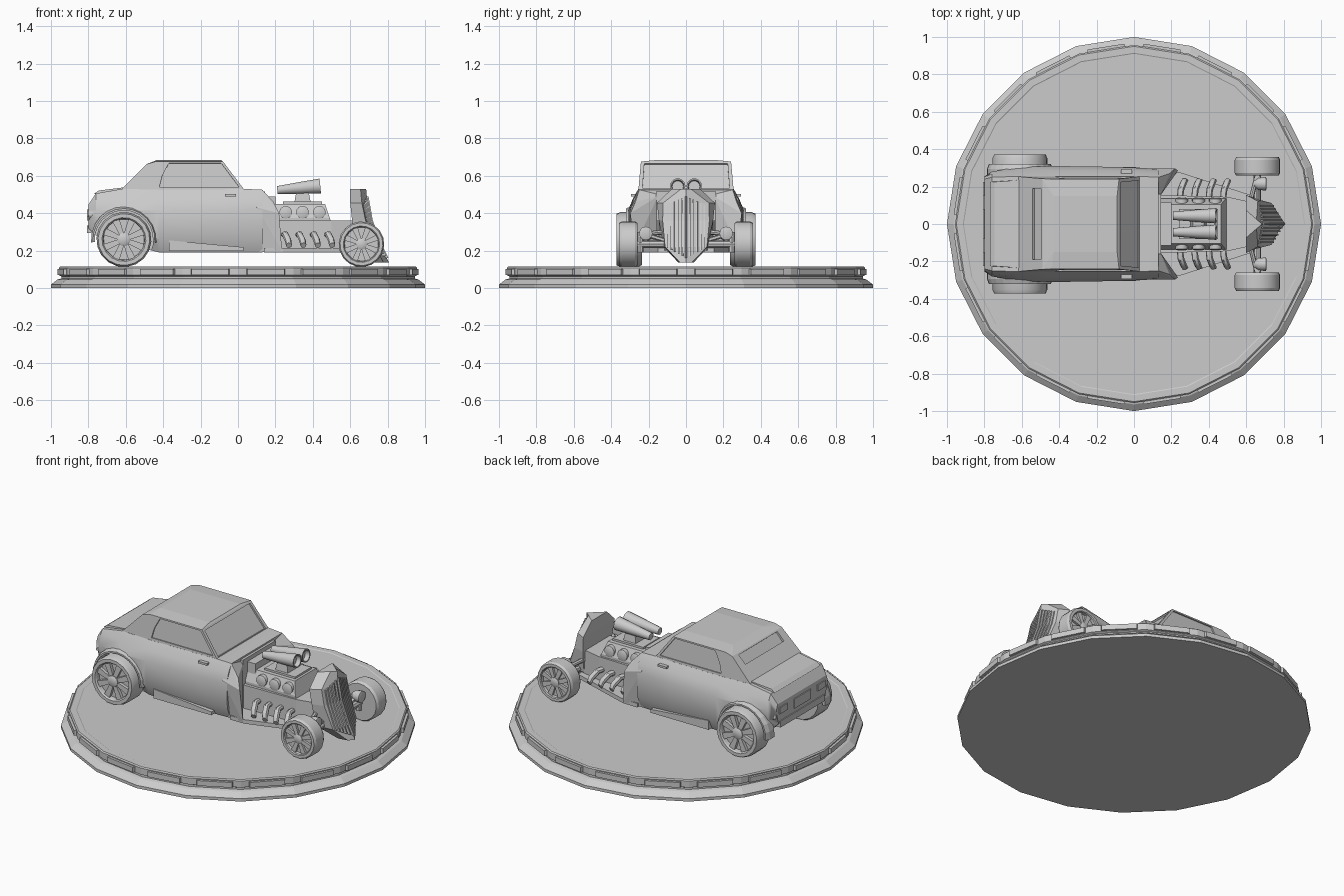
import bpy, bmesh
from math import sin, cos, pi, radians
from mathutils import Vector as V

if "Cube" in bpy.data.objects:
    bpy.data.objects.remove(bpy.data.objects["Cube"])


def finish(name, bm, mirror=False, smooth=None):
    bmesh.ops.recalc_face_normals(bm, faces=bm.faces)
    me = bpy.data.meshes.new(name)
    bm.to_mesh(me)
    bm.free()
    ob = bpy.data.objects.new(name, me)
    bpy.context.collection.objects.link(ob)
    bpy.ops.object.select_all(action='DESELECT')
    bpy.context.view_layer.objects.active = ob
    ob.select_set(True)
    if smooth:
        bpy.ops.object.shade_smooth_by_angle(angle=radians(smooth))
    if mirror:
        m = ob.modifiers.new("mirror", 'MIRROR')
        m.use_axis = (False, True, False)
        m.use_mirror_merge = False
    return ob


def loft_into(bm, sections):
    rings = [[bm.verts.new(p) for p in s] for s in sections]
    n = len(rings[0])
    for a, b in zip(rings, rings[1:]):
        for i in range(n):
            j = (i + 1) % n
            bm.faces.new((a[i], a[j], b[j], b[i]))
    bm.faces.new(rings[0])
    bm.faces.new(rings[-1])


def loft(name, sections, mirror=False, smooth=None):
    bm = bmesh.new()
    loft_into(bm, sections)
    return finish(name, bm, mirror, smooth)


def ring(c, axis, r, n, up=V((0, 0, 1))):
    axis = V(axis).normalized()
    u = axis.cross(V((0.99, 0.01, 0.1)) if abs(axis.x) < 0.9 else up).normalized()
    v = axis.cross(u)
    return [V(c) + r * (u * cos(2 * pi * i / n) + v * sin(2 * pi * i / n)) for i in range(n)]


def tube(name, pts, radii, n=8, mirror=False):
    return loft(name, [ring(p, V(pts[-1]) - V(pts[0]), r, n) for p, r in zip(pts, radii)],
                mirror, 40 if n > 6 else None)


def hull(name, pts, mirror=False):
    bm = bmesh.new()
    for p in pts:
        bm.verts.new(p)
    bmesh.ops.convex_hull(bm, input=bm.verts)
    loose = [v for v in bm.verts if not v.link_faces]
    bmesh.ops.delete(bm, geom=loose, context='VERTS')
    bmesh.ops.dissolve_limit(bm, angle_limit=0.01, verts=bm.verts, edges=bm.edges)
    return finish(name, bm, mirror)


def box(name, lo, hi, mirror=False):
    return hull(name, [(x, y, z) for x in (lo[0], hi[0]) for y in (lo[1], hi[1])
                       for z in (lo[2], hi[2])], mirror)


def cut(ob, cutter):
    m = ob.modifiers.new("cut", 'BOOLEAN')
    m.operation, m.solver, m.object = 'DIFFERENCE', 'EXACT', cutter
    bpy.ops.object.select_all(action='DESELECT')
    bpy.context.view_layer.objects.active = ob
    ob.select_set(True)
    bpy.ops.object.modifier_apply(modifier=m.name)
    bpy.data.objects.remove(cutter)


def recess(ob, outline, normal, depth=0.01):
    n = V(normal).normalized()
    cut(ob, hull("cutter", [V(p) + n * d for p in outline for d in (-depth, 0.04)]))


# Display base with 20 sides and a bar on every side
base_profile = [(1, 0), (1, .018), (.965, .045), (.945, .05), (.945, .062), (.957, .068),
                (.957, .108), (.95, .114), (.915, .114), (.91, .111)]
loft("display_base", [[(r * cos(i * pi / 10), r * sin(i * pi / 10), z) for i in range(20)]
                      for r, z in base_profile])
bm = bmesh.new()
for k in range(20):
    a = (k + .5) * pi / 10
    n, t = V((cos(a), sin(a), 0)), V((-sin(a), cos(a), 0))
    loft_into(bm, [[n * d + t * s * w + V((0, 0, z)) for s, z in ((-1, .07), (1, .07), (1, .102), (-1, .102))]
                   for d, w in ((.93, .107), (.96, .1))])
finish("base_light_bars", bm)

# Main body: x, bottom z, bottom / mid / shoulder half width, top z, top half width
stations = [(-.80, .32, .23, .255, .25, .445, .24), (-.76, .28, .25, .28, .268, .505, .25),
            (-.62, .24, .265, .305, .28, .53, .255), (-.42, .19, .27, .31, .285, .525, .255),
            (-.10, .19, .27, .305, .285, .527, .255), (.03, .19, .265, .30, .284, .53, .255),
            (.13, .19, .26, .295, .28, .525, .25)]
secs = []
for x, zb, wb, wm, ws, zt, wt in stations:
    zs = min(.475, zt - .025)
    half = [(wb, zb), (wm - .004, zb + .07), (wm, zs - .06), (ws, zs), (wt, zt)]
    secs.append([(x, y, z) for y, z in half] + [(x, -y, z) for y, z in reversed(half)])
body = loft("car_body", secs, smooth=25)
WX, WZ = -.61, .259
for s in (1, -1):
    cut(body, loft("cutter", [ring((WX, s * y, WZ), (0, 1, 0), .158, 24) for y in (.2, .45)]))

# Rear wheel arch lips
arc = [radians(-5 + 190 * i / 12) for i in range(13)]
loft("arch_lip", [[(WX + r * cos(a), y, WZ + r * sin(a)) for r, y in
                   ((.156, .25), (.156, .322), (.166, .322), (.176, .295), (.176, .25))] for a in arc], True)

# Cabin with recessed windows
prof = [(-.64, .50), (-.615, .535), (-.545, .60), (-.49, .662), (-.44, .676), (-.08, .676), (.045, .51)]
wide = lambda z: .255 - (z - .52) * .09
cabin = hull("cabin", [(x, s * wide(z), z) for x, z in prof for s in (1, -1)]
             + [(x, s * .15, .685) for x in (-.43, -.09) for s in (1, -1)])
for s in (1, -1):
    recess(cabin, [(x, s * wide(z), z) for x, z in ((-.42, .54), (-.405, .60), (-.37, .667), (-.09, .667), (.005, .54))],
           (0, s, .09), .008)
    wd = V((.125, 0, -.166)).normalized()
recess(cabin, [V((-.08, s * (.222 + d * .06), .676)) + wd * d for d in (.012, .178) for s in (1, -1)], (.166, 0, .125))
recess(cabin, [(x, s * .19, z) for x, z in ((-.54, .6055), (-.497, .655)) for s in (1, -1)], (-.062, 0, .055))

# Body trim: cowl wings, firewall, sills, handles, deck and tail
hull("cowl_wing", [(.11, .15, .522), (.13, .25, .525), (.10, .295, .43), (.10, .26, .19), (.19, .27, .46),
                   (.22, .297, .40), (.235, .285, .20), (.14, .15, .20), (.14, .15, .49)], True)
box("firewall", (.1, -.16, .2), (.145, .16, .515))
box("cowl_step", (.1, -.115, .4), (.2, .115, .49))
hull("sill_panel", [(x, y, z) for x, z in ((-.37, .255), (.03, .218), (.03, .197), (-.37, .197))
                    for y in (.26, .306)], True)
box("door_handle", (-.07, .27, .49), (-.01, .293, .503), True)
hull("rear_deck", [(x, s * y, z) for x, y, z in ((-.615, .235, .537), (-.745, .225, .521), (-.77, .225, .503),
                                                (-.615, .235, .5)) for s in (1, -1)])
box("tail_light", (-.806, .15, .38), (-.79, .225, .42), True)
box("tail_plate", (-.806, -.08, .36), (-.79, .08, .42))
box("rear_bumper", (-.806, -.22, .295), (-.76, .22, .335))
tube("rear_axle", [(WX, -.25, WZ), (WX, .25, WZ)], [.03, .03])


# Wheels, mirrored left and right
def wheel(name, x, z, r, y0, y1):
    w = y1 - y0
    prof = [(.6, 0), (.93, 0), (1, .15), (1, .85), (.94, 1), (.80, 1), (.76, .95), (.74, .78)]
    loft(name + "_tyre", [ring((x, y0 + w * t, z), (0, 1, 0), r * k, 18) for k, t in prof], True, 25)
    bm = bmesh.new()
    for k in range(8):
        a = k * pi / 4 + pi / 8
        d, t = V((cos(a), 0, sin(a))), V((-sin(a), 0, cos(a)))
        loft_into(bm, [[V((x, y, z)) + d * q * r + t * h * r for q, h in
                        ((.15, -.08), (.76, -.13), (.76, .13), (.15, .08))] for y in (y0 + .7 * w, y0 + .92 * w)])
    finish(name + "_spokes", bm, True)
    tube(name + "_hub", [(x, y0 + .7 * w, z), (x, y0 + .95 * w, z), (x, y1, z)],
         [.24 * r, .24 * r, .17 * r], 12, True)


wheel("rear_wheel", WX, WZ, .147, .235, .372)
wheel("front_wheel", .66, .234, .122, .258, .357)

# Tapered chassis and engine
hull("chassis_floor", [(x, s * y, z) for x, y in ((.14, .28), (.24, .278), (.64, .15))
                       for s in (1, -1) for z in (.19, .215)])
hull("engine_block", [(x, s * y, z) for x, y in ((.14, .155), (.5, .145), (.66, .11))
                      for s in (1, -1) for z in (.2, .36)])
hull("cylinder_heads", [(x, s * y, z) for x0, x1, y, z in ((.14, .495, .135, .36), (.14, .49, .135, .375), (.14, .465, .105, .45))
                        for x in (x0, x1) for s in (1, -1)])
for i in range(3):
    x = .255 + .09 * i
    tube(f"head_port_{i}", [(x, .1, .405), (x, .136, .405), (x, .14, .407)], [.034, .034, .024], 12, True)
for i in range(4):
    x = .245 + .077 * i
    tube(f"exhaust_pipe_{i}", [(x + .0, .13, .285), (x + .006, .185, .288), (x + .022, .225, .255), (x + .028, .236, .228)],
         [.017, .018, .018, .016], 8, True)

# Twin air scoops
box("intake_base", (.24, -.08, .44), (.45, .08, .462))
hull("intake_neck", [(x, s * y, z) for x0, x1, y, z in ((.30, .39, .065, .45), (.315, .375, .055, .53))
                     for x in (x0, x1) for s in (1, -1)])
c = (.44, .044, .545)
axis = V((.23, 0, .022))
tube("air_scoop", [V(c) - axis, V(c) - axis * .45, V(c), V(c), V(c) - axis * .12],
     [.022, .033, .041, .034, .03], 14, True)

# Radiator shell with grille bars: z, rear x, front x, rear and front half width
G = [(.53, .598, .685, .075, .025), (.455, .60, .692, .155, .122), (.36, .61, .712, .145, .125),
     (.22, .62, .765, .12, .112), (.135, .72, .808, .04, .03)]
shell = loft("radiator_shell", [[(xr, -a, z), (xr, a, z), (xf - .03, b, z), (xf, 0, z), (xf - .03, -b, z)]
                                for z, xr, xf, a, b in G])
bm = bmesh.new()
for k in range(-5, 6):
    y = k * .0195
    f = abs(k) / 5.5
    zt, zb = .49 - .05 * f, .16 + .06 * f
    path = []
    for z in (zt, .36, .225, zb):
        lo, hi = next((q, p) for p, q in zip(G, G[1:]) if q[0] <= z)
        t = (z - lo[0]) / (hi[0] - lo[0])
        path.append((lo[2] + t * (hi[2] - lo[2]) - .03 * f, z))
    loft_into(bm, [[(x + d, y + h, z) for d, h in ((-.012, -.005), (-.012, .005), (.009, .004), (.009, -.004))]
                   for x, z in path])
finish("grille_bars", bm)

# Front suspension and headlights
tube("front_axle", [(.66, -.27, .234), (.66, .27, .234)], [.02, .02])
tube("steering_knuckle", [(.66, .245, .19), (.66, .245, .30)], [.018, .018], 8, True)
tube("upper_arm", [(.62, .11, .30), (.655, .25, .285)], [.013, .013], 8, True)
tube("headlight", [(.645, .215, .292), (.665, .215, .292), (.705, .215, .292), (.708, .215, .292)],
     [.018, .033, .036, .028], 12, True)
tube("headlight_bracket", [(.665, .1, .25), (.665, .215, .285)], [.012, .012], 6, True)
